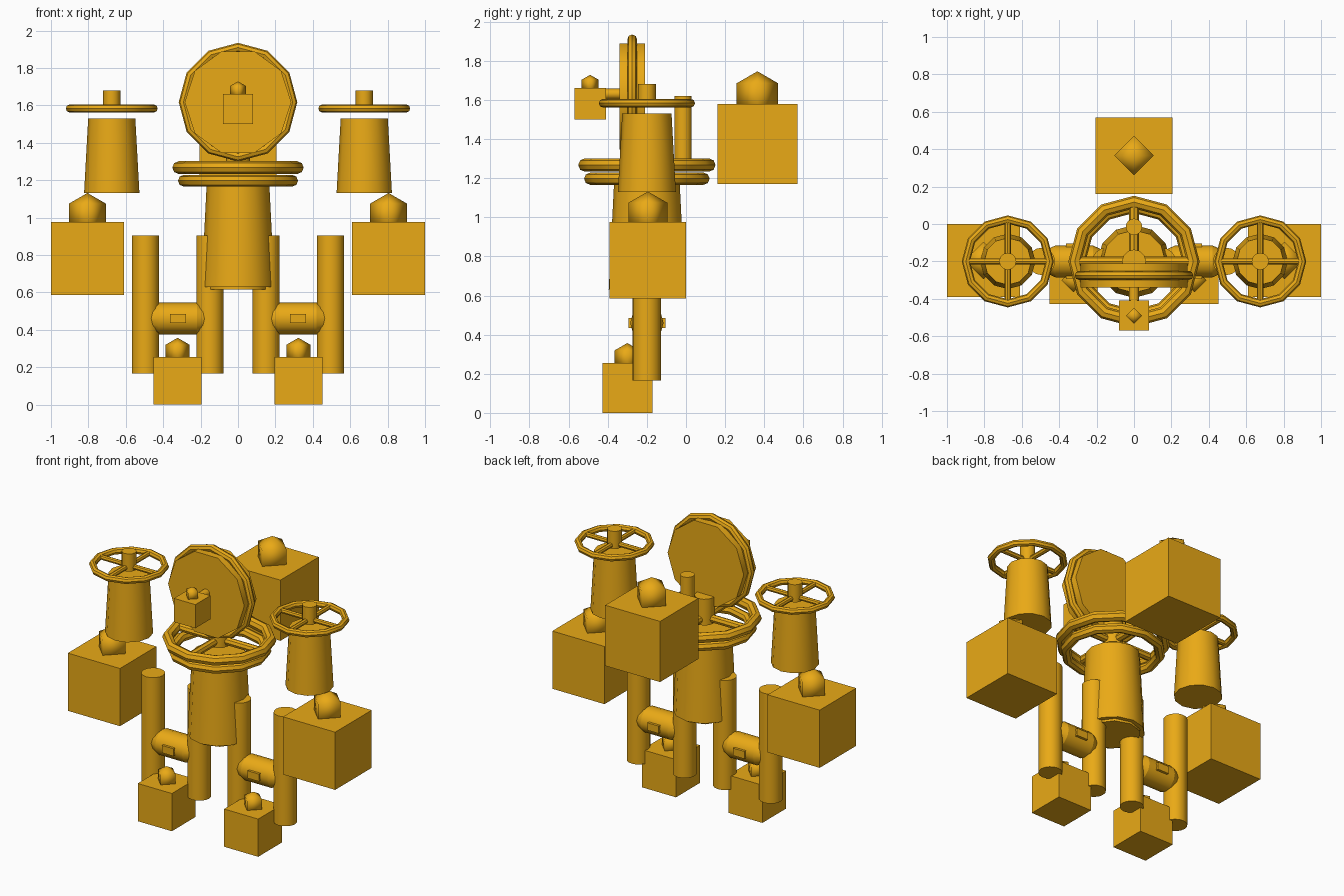
import bpy, math
from math import radians

if "Cube" in bpy.data.objects:
    bpy.data.objects.remove(bpy.data.objects["Cube"])

gold = bpy.data.materials.new("gold")
gold.diffuse_color = (0.82, 0.40, 0.008, 1)
gold.use_nodes = True
gold.node_tree.nodes["Principled BSDF"].inputs["Base Color"].default_value = gold.diffuse_color
Y = -0.2  # shared depth of the body parts


def finish(name, smooth=True):
    o = bpy.context.object
    o.name = name
    o.data.materials.append(gold)
    if smooth:
        bpy.ops.object.shade_smooth_by_angle(angle=radians(40))
    return o


def box(name, c, size):
    bpy.ops.mesh.primitive_cube_add(size=1, location=c)
    o = bpy.context.object
    o.scale = size
    return finish(name, False)


def tube(name, c, r, h, n=16, rot=(0, 0, 0), top=None):
    bpy.ops.mesh.primitive_cone_add(vertices=n, radius1=r, radius2=r if top is None else top,
                                    depth=h, location=c, rotation=rot)
    return finish(name)


def ring(name, c, R, r, rot=(0, 0, 0)):
    bpy.ops.mesh.primitive_torus_add(major_segments=12, minor_segments=8, major_radius=R,
                                     minor_radius=r, location=c, rotation=rot)
    return finish(name)


def gem_box(name, x, y, z, s, gem):
    # cube resting at height z with an octahedral stud half sunk in its top
    box(name, (x, y, z + s / 2), (s, s, s))
    bpy.ops.mesh.primitive_uv_sphere_add(segments=4, ring_count=2, radius=gem,
                                         location=(x, y, z + s + gem * 0.36))
    o = finish(name + "_stud", False)
    bpy.ops.object.shade_smooth()
    return o


def wheel(name, x, y, z, R, r, hub_r, hub_top):
    # rim, crossed spokes and raised hub
    ring(name + "_rim", (x, y, z), R, r)
    tube(name + "_spoke_x", (x, y, z), r * 0.75, 2 * R, 8, (0, radians(90), 0))
    tube(name + "_spoke_y", (x, y, z), r * 0.75, 2 * R, 8, (radians(90), 0, 0))
    tube(name + "_hub", (x, y, (z - r + hub_top) / 2), hub_r, hub_top - z + r, 12)


# torso with its two stacked rims
tube("torso", (0, Y, 0.90), 0.195, 0.54, 12, top=0.168)
tube("torso_plug", (0, Y, 0.65), 0.17, 0.07, 10)
ring("collar_rim", (0, Y, 1.197), 0.29, 0.031)
wheel("shoulder_wheel", 0, Y, 1.267, 0.317, 0.034, 0.064, 1.41)
tube("wheel_post", (0, -0.015, 1.44), 0.044, 0.36)

# head disc, rim and face block
facing = (radians(90), 0, 0)
tube("head_disc", (0, -0.275, 1.617), 0.285, 0.13, 10, (radians(90), radians(18), 0))
ring("head_rim", (0, -0.275, 1.617), 0.292, 0.025, facing)
tube("face_peg", (0, -0.39, 1.63), 0.027, 0.12, 12, facing)
gem_box("face_block", 0, -0.49, 1.50, 0.16, 0.05)

# backpack
gem_box("back_block", 0, 0.365, 1.17, 0.41, 0.122)

for side, s in (("left", 1), ("right", -1)):
    # arm
    tube(side + "_arm", (s * 0.675, Y, 1.33), 0.148, 0.40, 12, top=0.126)
    wheel(side + "_arm_wheel", s * 0.675, Y, 1.583, 0.224, 0.022, 0.046, 1.68)
    gem_box(side + "_hand", s * 0.805, -0.195, 0.585, 0.39, 0.115)
    # leg posts joined by a barrel-shaped bar
    for part, x in (("inner", 0.15), ("outer", 0.495)):
        tube(f"{side}_{part}_leg", (s * x, Y, 0.535), 0.073, 0.74)
    across = (0, radians(90), 0)
    tube(side + "_bar", (s * 0.32, Y, 0.46), 0.085, 0.2, 12, across)
    for e in (1, -1):
        tube(side + "_bar_end", (s * 0.32 + e * 0.1475, Y, 0.46), 0.085, 0.095, 12,
             (0, radians(90 * e), 0), top=0.043)
    box(side + "_bar_key", (s * 0.32, Y, 0.46), (0.085, 0.19, 0.05))
    # foot
    gem_box(side + "_foot", s * 0.323, -0.30, 0, 0.255, 0.075)
